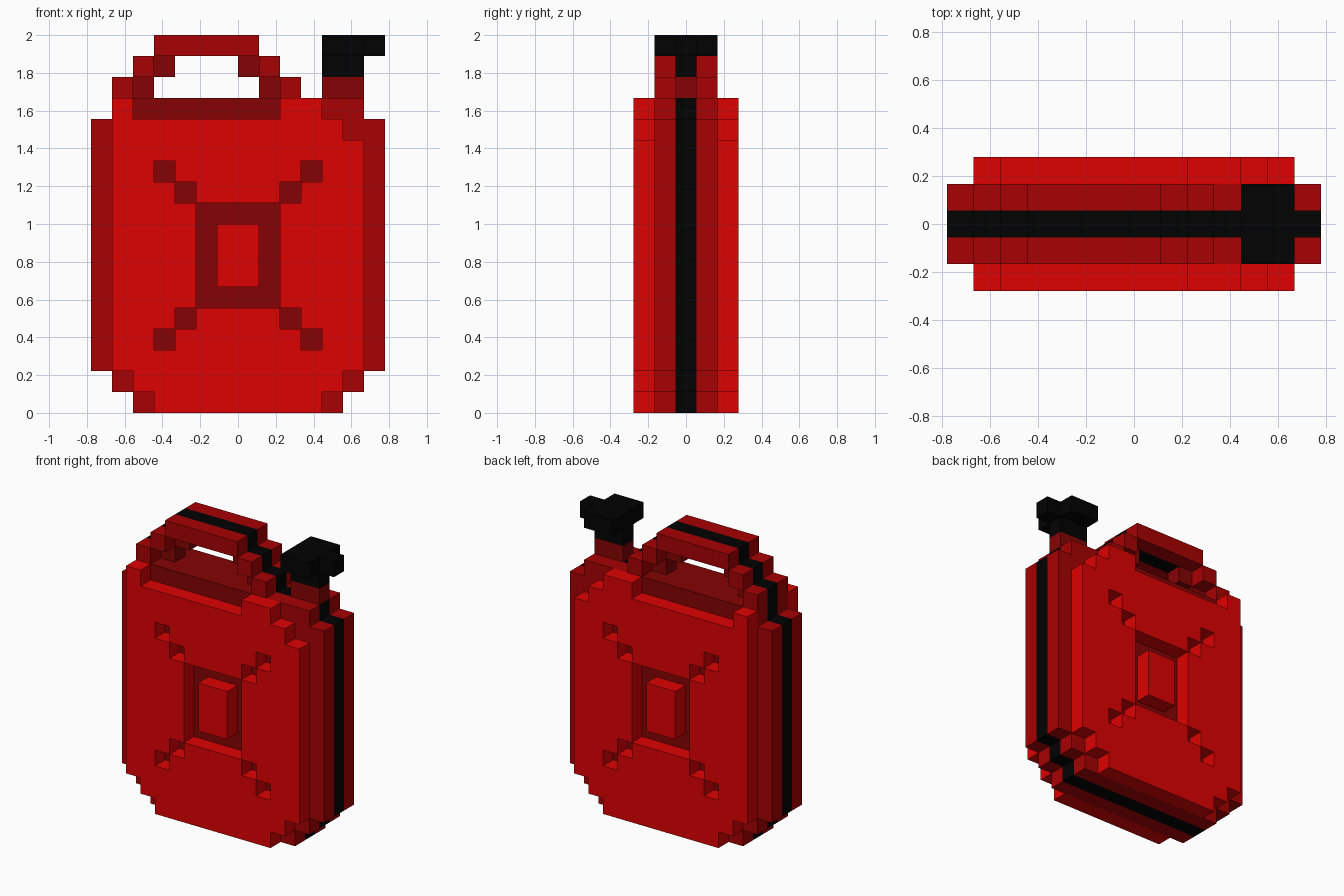
import bpy, bmesh

if "Cube" in bpy.data.objects:
    bpy.data.objects.remove(bpy.data.objects["Cube"])

U = 2 / 18            # block size: 14 wide, 5 deep, 18 high
NX, NY = 14, 5


def material(name, rgb):
    m = bpy.data.materials.new(name)
    m.diffuse_color = (*rgb, 1)
    m.use_nodes = True
    m.node_tree.nodes["Principled BSDF"].inputs["Base Color"].default_value = m.diffuse_color
    return m


BRIGHT = material("bright red", (0.73, 0.0005, 0.0008))
MID = material("mid red", (0.39, 0.0005, 0.001))
DARK = material("dark red", (0.235, 0.0008, 0.001))
BLACK = material("black", (0.0006, 0.0006, 0.0006))


def box(x0, x1, z0, z1):
    """Inclusive rectangle of blocks in the front view."""
    return {(x, z) for x in range(x0, x1 + 1) for z in range(z0, z1 + 1)}


def deep(shape, layers):
    """Repeat a front-view shape on the given depth layers."""
    return {(x, y, z) for x, z in shape for y in layers}


# Recesses: cross arms, square ring and groove under the handle
arms = {(x, z) for a, b in ((3, 3), (4, 4)) for x in (a, 13 - a) for z in (b, 14 - b)}
ring = box(5, 8, 5, 9) - box(6, 7, 6, 8)
groove = box(2, 8, 14, 14)
recess = arms | ring | groove

# Can outline and the smaller raised panel
body = box(2, 11, 0, 0) | box(1, 12, 1, 1) | box(0, 13, 2, 13) | box(1, 12, 14, 14)
panel = (box(3, 10, 0, 0) | box(2, 11, 1, 1) | box(1, 12, 2, 12)
         | box(1, 11, 13, 13) | box(1, 10, 14, 14)) - recess

# Handle arch: outer steps and thinner, darker inner steps
arch = box(3, 7, 17, 17) | {(2, 16), (8, 16), (1, 15), (9, 15)}
inner = {(3, 16), (7, 16), (2, 15), (8, 15)}
floor = box(3, 7, 14, 14)

parts = [
    ("front_panel", BRIGHT, deep(panel, [0])),
    ("back_panel", BRIGHT, deep(panel, [4])),
    ("body_rim", MID, deep(body - recess, [1, 3])),
    ("recess_floor", DARK, deep(recess, [1, 3]) | deep(floor, [2])),
    ("centre_stripe", BLACK, deep(body - floor, [2])),
    ("handle_sides", MID, deep(arch, [1, 3])),
    ("handle_stripe", BLACK, deep(arch, [2])),
    ("handle_inner", DARK, deep(inner, [2])),
    ("neck", DARK, deep(box(11, 12, 15, 15), [2])),
    ("cap", BLACK, deep(box(11, 12, 16, 16) | {(13, 17)}, [2])
     | deep(box(11, 12, 17, 17), [1, 2, 3])),
]
solid = set().union(*(cells for _, _, cells in parts))


def build(name, mat, cells):
    """Make one part from its blocks, keeping only the outer faces."""
    bm = bmesh.new()
    verts = {}

    def vert(p):
        if p not in verts:
            verts[p] = bm.verts.new(((p[0] - NX / 2) * U, (p[1] - NY / 2) * U, p[2] * U))
        return verts[p]

    for c in sorted(cells):
        for axis in range(3):
            for side in (0, 1):
                n = list(c)
                n[axis] += 2 * side - 1
                if tuple(n) in solid:
                    continue
                quad = []
                for a, b in ((0, 0), (1, 0), (1, 1), (0, 1)):
                    p = list(c)
                    p[axis] += side
                    p[(axis + 1) % 3] += a
                    p[(axis + 2) % 3] += b
                    quad.append(vert(tuple(p)))
                bm.faces.new(quad if side else quad[::-1])
    me = bpy.data.meshes.new(name)
    bm.to_mesh(me)
    bm.free()
    me.materials.append(mat)
    bpy.context.collection.objects.link(bpy.data.objects.new(name, me))


for part in parts:
    build(*part)
